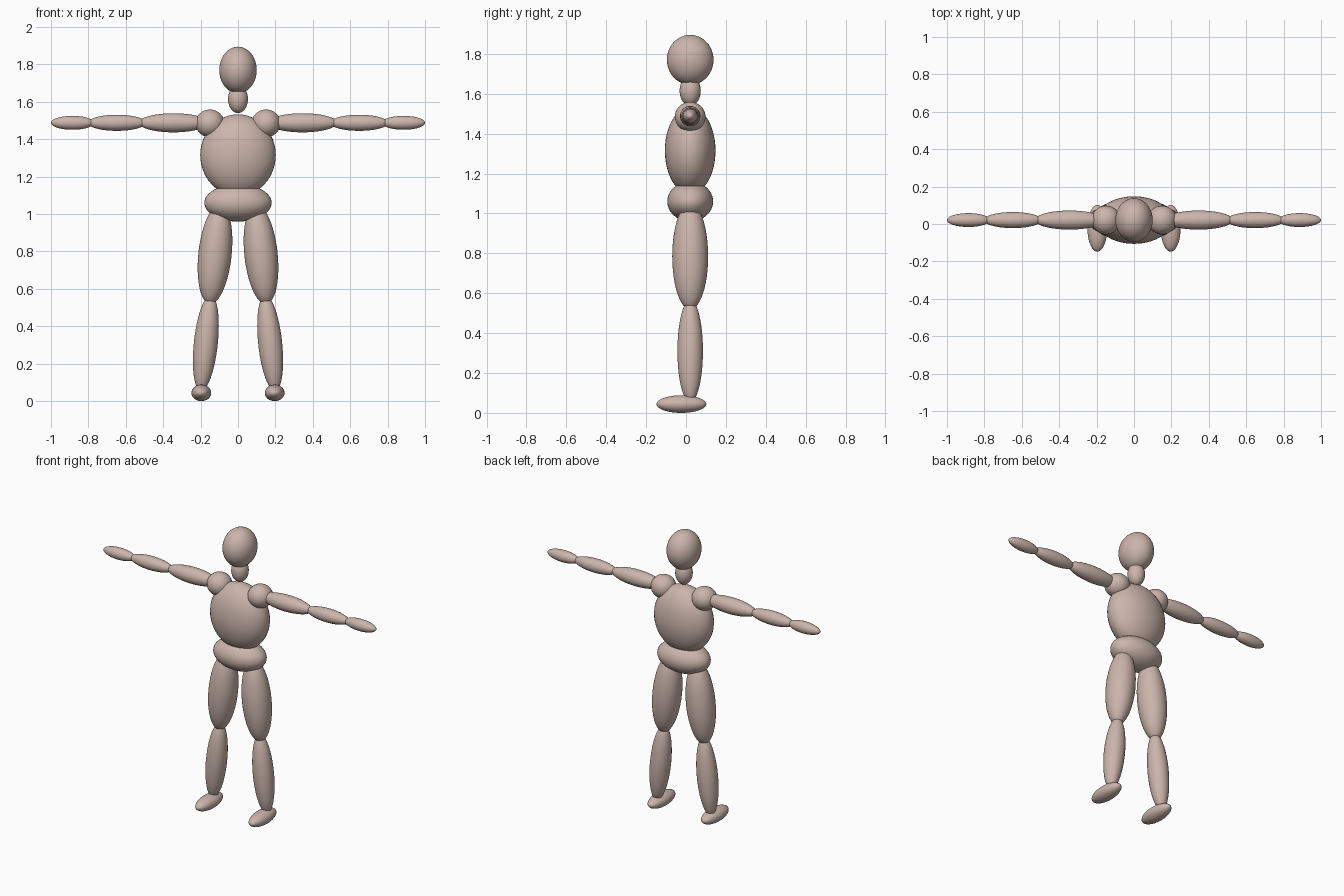
import bpy
import math

cube = bpy.data.objects.get("Cube")
if cube:
    bpy.data.objects.remove(cube, do_unlink=True)

# One clay colour for the whole mannequin
COLOUR = (0.60, 0.46, 0.41, 1.0)
clay = bpy.data.materials.new("warm_clay")
clay.use_nodes = True
clay.diffuse_color = COLOUR
clay.node_tree.nodes["Principled BSDF"].inputs["Base Color"].default_value = COLOUR

MID_Y = 0.021  # depth of the body's centre line


def ellipsoid(name, centre, radii, tilt=0.0):
    """Smooth ellipsoid, tilted about the front-back axis."""
    bpy.ops.mesh.primitive_uv_sphere_add(segments=40, ring_count=24, location=centre,
                                         rotation=(0, tilt, 0))
    part = bpy.context.object
    part.name = name
    part.scale = radii
    part.data.materials.append(clay)
    bpy.ops.object.shade_smooth()
    return part


# Head and trunk
ellipsoid("head", (0, MID_Y, 1.77), (0.1, 0.117, 0.125))
ellipsoid("neck", (0, MID_Y, 1.615), (0.053, 0.053, 0.075))
ellipsoid("chest", (0, MID_Y, 1.315), (0.202, 0.127, 0.218))
ellipsoid("hips", (0, MID_Y, 1.06), (0.18, 0.115, 0.1))

# Paired limbs
for side, s in (("left", 1), ("right", -1)):
    ellipsoid(side + "_shoulder", (s * 0.15, MID_Y, 1.485), (0.077, 0.077, 0.074))
    ellipsoid(side + "_upper_arm", (s * 0.345, MID_Y, 1.488), (0.185, 0.051, 0.051))
    ellipsoid(side + "_forearm", (s * 0.648, MID_Y, 1.488), (0.155, 0.043, 0.043))
    ellipsoid(side + "_hand", (s * 0.885, MID_Y, 1.488), (0.115, 0.037, 0.037))

    # Legs splay outward toward the ground
    ellipsoid(side + "_thigh", (s * 0.123, MID_Y, 0.785), (0.089, 0.09, 0.268),
              -s * math.radians(6))
    ellipsoid(side + "_shin", (s * 0.172, MID_Y, 0.31), (0.064, 0.064, 0.258),
              -s * math.radians(6))
    ellipsoid(side + "_foot", (s * 0.196, -0.023, 0.044), (0.053, 0.125, 0.044))
